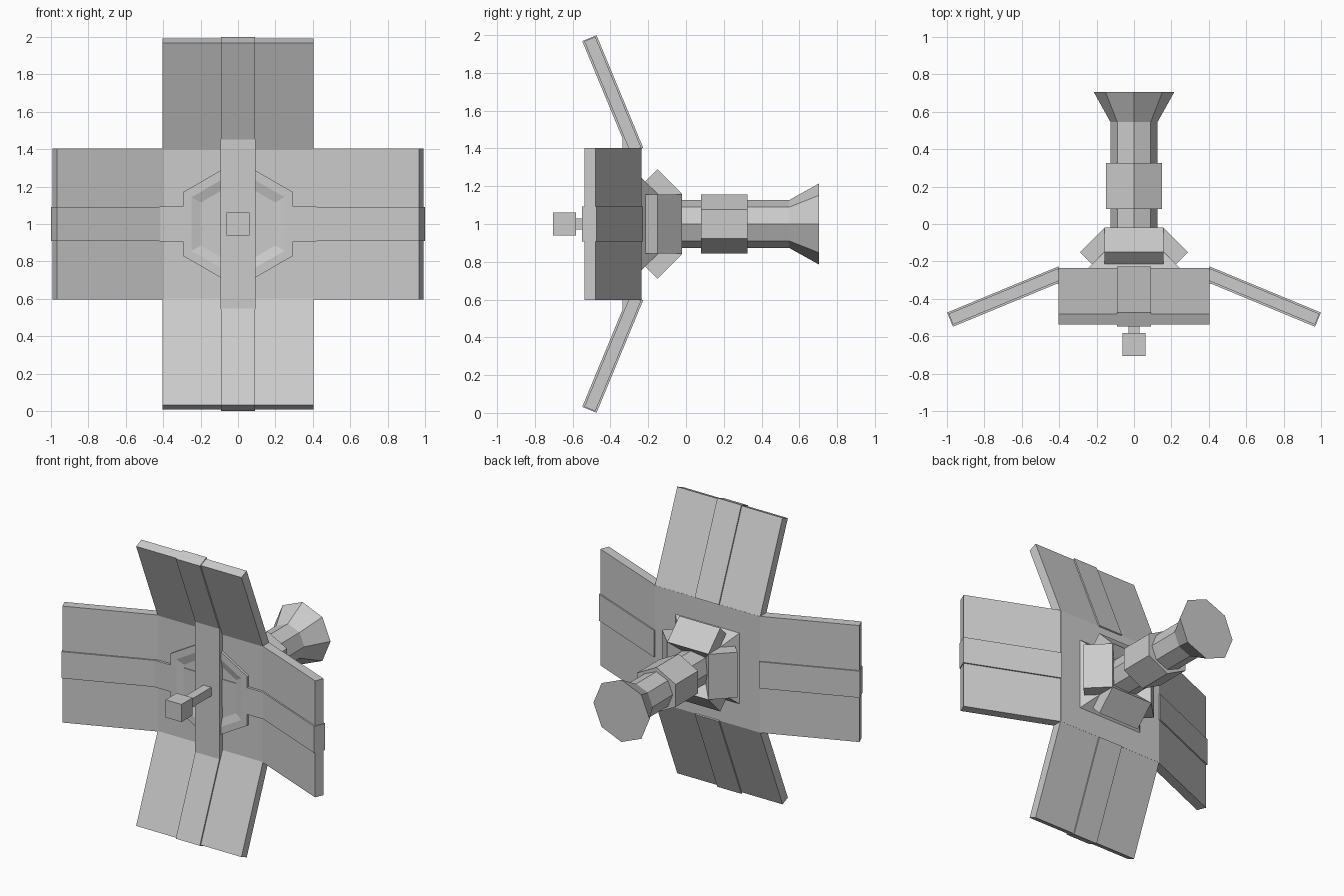
import bpy, bmesh
from math import sin, cos, pi, radians, sqrt
from mathutils import Matrix, Vector

cube = bpy.data.objects.get("Cube")
if cube:
    bpy.data.objects.remove(cube)

grey = bpy.data.materials.new("light_grey")
grey.use_nodes = True
grey.diffuse_color = (0.6, 0.6, 0.6, 1)
grey.node_tree.nodes["Principled BSDF"].inputs["Base Color"].default_value = (0.6, 0.6, 0.6, 1)

CENTRE = Matrix.Translation((0, 0, 1))


def finish(name, bm, matrix):
    """Turn a bmesh into a flat shaded object, placed about the hub axis."""
    bmesh.ops.transform(bm, matrix=CENTRE @ matrix, verts=bm.verts)
    bmesh.ops.recalc_face_normals(bm, faces=bm.faces)
    mesh = bpy.data.meshes.new(name)
    bm.to_mesh(mesh)
    bm.free()
    mesh.materials.append(grey)
    obj = bpy.data.objects.new(name, mesh)
    bpy.context.collection.objects.link(obj)
    return obj


def box(name, half_x, y, z, matrix=Matrix()):
    """Box symmetric in x, spanning the given y and z ranges."""
    bm = bmesh.new()
    bmesh.ops.create_cube(bm, size=1)
    for v in bm.verts:
        v.co = Vector((v.co.x * 2 * half_x,
                       y[1] if v.co.y > 0 else y[0],
                       z[1] if v.co.z > 0 else z[0]))
    return finish(name, bm, matrix)


def loft(name, sides, profile, phase=0, matrix=Matrix()):
    """Polygon loops of (y, radius) joined along the y axis and capped."""
    bm = bmesh.new()
    loops = []
    for y, r in profile:
        angles = [phase + 2 * pi * i / sides for i in range(sides)]
        loops.append([bm.verts.new((r * sin(a), y, r * cos(a))) for a in angles])
    for a, b in zip(loops, loops[1:]):
        for i in range(sides):
            j = (i + 1) % sides
            bm.faces.new((a[i], a[j], b[j], b[i]))
    bm.faces.new(loops[0])
    bm.faces.new(loops[-1])
    return finish(name, bm, matrix)


# Central plate
box("centre_plate", 0.402, (-0.303, -0.235), (-0.402, 0.402))

# Four swept panels with a raised strip, and four tilted pods behind them
for k, side in enumerate(("top", "left", "bottom", "right")):
    turn = Matrix.Rotation(k * pi / 2, 4, "Y")
    hinge = turn @ Matrix.Translation((0, -0.235, 0.4)) @ Matrix.Rotation(radians(22.5), 4, "X")
    box(side + "_panel", 0.403, (-0.063, 0), (0, 0.64), hinge)
    box(side + "_panel_strip", 0.092, (-0.073, 0.009), (0, 0.645), hinge)
    tilt = turn @ Matrix.Translation((0, -0.02, 0.158)) @ Matrix.Rotation(pi / 4, 4, "X")
    box(side + "_pod", 0.157, (-0.092, 0), (0, 0.185), tilt)
    if k % 2:
        box(side + "_ring_arm", 0.093, (-0.32, -0.29), (0.28, 0.42), turn)

# Front ring with a sunken middle, crossed by a long bar
loft("front_ring", 6, [(-0.29, 0.34), (-0.32, 0.34), (-0.32, 0.287), (-0.305, 0.23)])
box("ring_centre_plate", 0.2, (-0.31, -0.3), (-0.093, 0.093))
box("front_bar", 0.093, (-0.335, -0.29), (-0.455, 0.455))

# Sensor block on its neck
box("sensor_neck", 0.03, (-0.59, -0.33), (-0.03, 0.03))
box("sensor_block", 0.061, (-0.705, -0.583), (-0.061, 0.061))

# Rear hub, shaft with collar, and flared bell
loft("rear_hub", 4, [(-0.24, 0.25 * sqrt(2)), (-0.085, 0.095 * sqrt(2))], pi / 4)
loft("rear_shaft", 8, [(-0.1, 0.126), (0.545, 0.126), (0.705, 0.215)])
loft("shaft_collar", 6, [(0.08, 0.156), (0.325, 0.156)], 0, Matrix.Diagonal((1.1, 1, 1, 1)))
